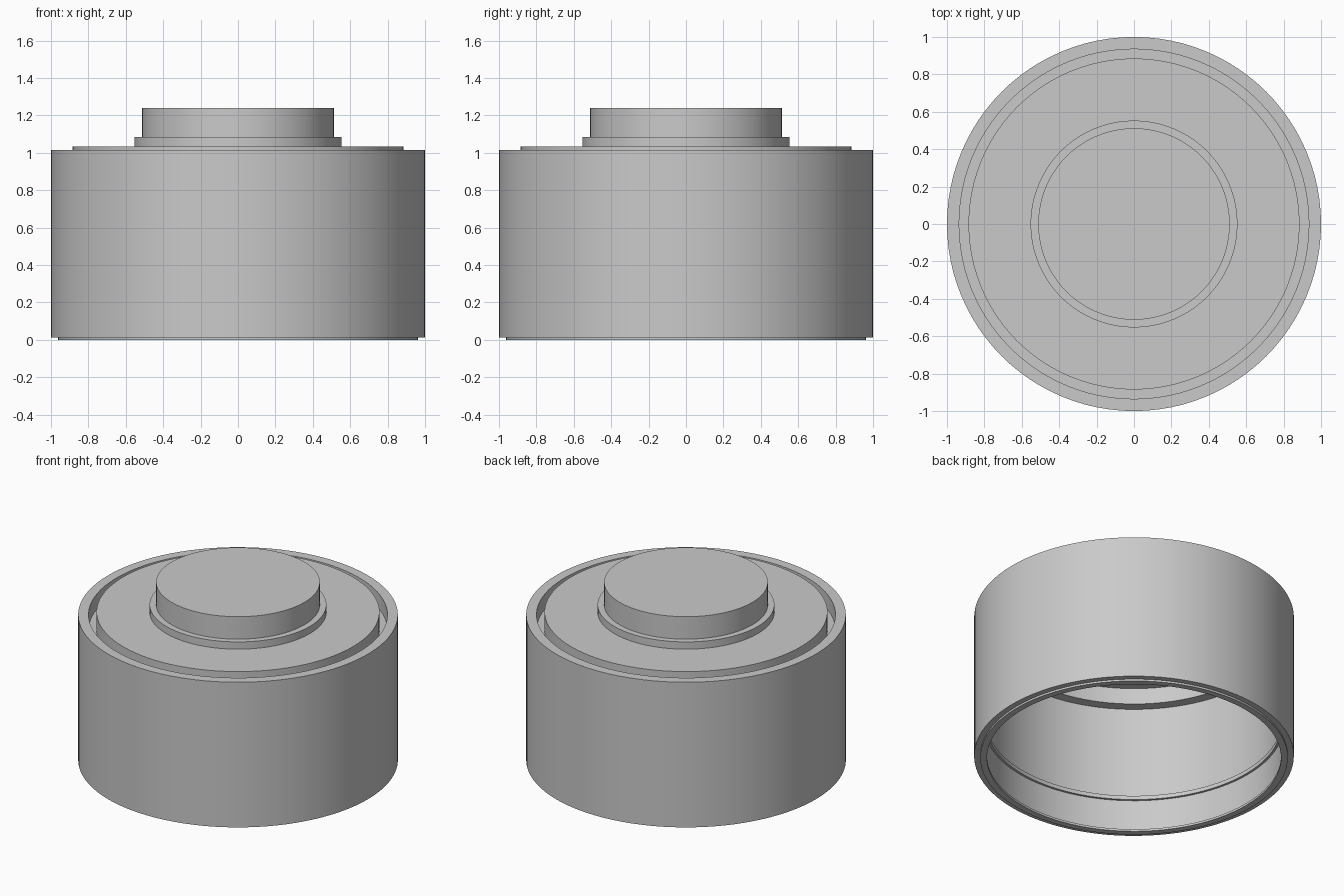
import bpy, bmesh
from math import cos, sin, tau, radians

SIDES = 96

cube = bpy.data.objects.get("Cube")
if cube:
    bpy.data.objects.remove(cube, do_unlink=True)

GREY = (0.59, 0.59, 0.59, 1)
mat = bpy.data.materials.new("light grey metal")
mat.use_nodes = True
mat.diffuse_color = GREY
mat.node_tree.nodes["Principled BSDF"].inputs["Base Color"].default_value = GREY


def lathe(name, profile, cap_top=False, cap_bottom=False):
    """Turn a (radius, height) profile about z; it runs outward over the top, then down."""
    bm = bmesh.new()
    rings = [[bm.verts.new((r * cos(tau * k / SIDES), r * sin(tau * k / SIDES), z))
              for k in range(SIDES)] for r, z in profile]
    for a, b in zip(rings, rings[1:]):
        for k in range(SIDES):
            n = (k + 1) % SIDES
            bm.faces.new((a[k], b[k], b[n], a[n]))
    if cap_top:
        bm.faces.new(rings[0])
    if cap_bottom:
        bm.faces.new(rings[-1][::-1])
    mesh = bpy.data.meshes.new(name)
    bm.to_mesh(mesh)
    bm.free()
    mesh.materials.append(mat)
    obj = bpy.data.objects.new(name, mesh)
    bpy.context.collection.objects.link(obj)
    bpy.ops.object.select_all(action="DESELECT")
    obj.select_set(True)
    bpy.context.view_layer.objects.active = obj
    bpy.ops.object.shade_smooth_by_angle(angle=radians(30))


# Raised centre boss and the thin collar around its foot
lathe("centre_boss", [(0.512, 1.24), (0.512, 1.085)], cap_top=True)
lathe("collar", [(0.512, 1.085), (0.553, 1.085), (0.553, 1.035)])

# Thin-walled top plate, its groove floor, and the recessed underside
lathe("top_plate", [(0.553, 1.035), (0.885, 1.035), (0.885, 0.91), (0.935, 0.91)])
lathe("plate_underside", [(0.935, 0.889), (0.867, 0.889), (0.867, 1.0)], cap_bottom=True)

# Housing: rim, wall, foot ring, straight bore and a small bead inside it
lathe("housing", [(0.935, 0.91), (0.935, 1.015), (1, 1.015), (1, 0.013),
                  (0.962, 0.013), (0.962, 0), (0.92, 0), (0.92, 0.015),
                  (0.935, 0.015), (0.935, 0.229), (0.92, 0.229),
                  (0.92, 0.256), (0.935, 0.256), (0.935, 0.889)])
